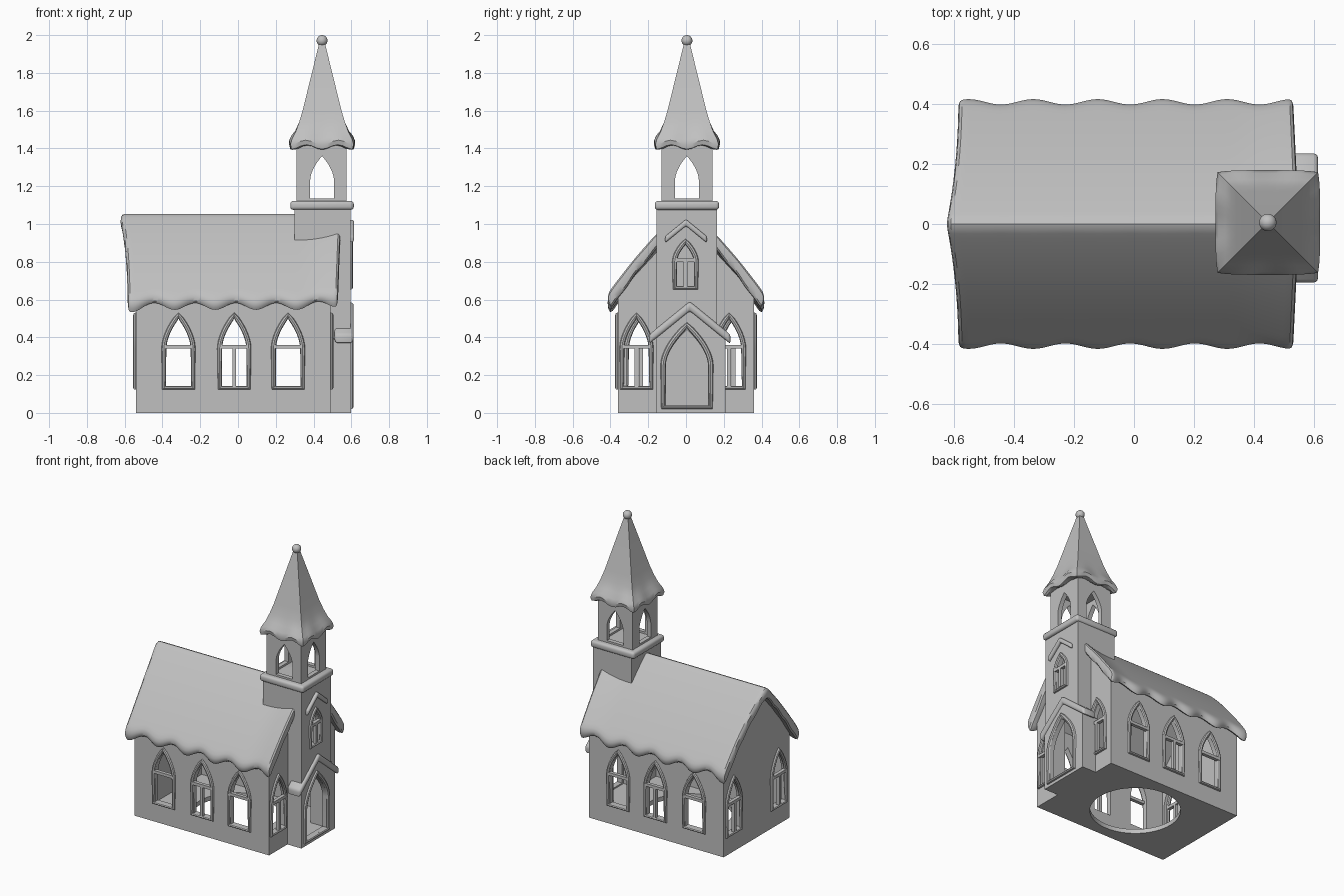
import bpy, bmesh, math
from mathutils import Vector

if "Cube" in bpy.data.objects:
    bpy.data.objects.remove(bpy.data.objects["Cube"])

stone = bpy.data.materials.new("plain grey")
stone.use_nodes = True
GREY = (0.53, 0.53, 0.53, 1)
stone.diffuse_color = GREY
stone.node_tree.nodes["Principled BSDF"].inputs["Base Color"].default_value = GREY
parts = []


def add(name, bm):
    bmesh.ops.recalc_face_normals(bm, faces=bm.faces)
    me = bpy.data.meshes.new(name)
    bm.to_mesh(me)
    bm.free()
    me.materials.append(stone)
    ob = bpy.data.objects.new(name, me)
    bpy.context.collection.objects.link(ob)
    parts.append(ob)
    return ob


def bake(ob):
    dg = bpy.context.evaluated_depsgraph_get()
    me = bpy.data.meshes.new_from_object(ob.evaluated_get(dg))
    ob.modifiers.clear()
    ob.data = me
    return ob


def drop(*obs):
    for ob in obs:
        parts.remove(ob)
        bpy.data.objects.remove(ob)


def combine(ob, other, op="DIFFERENCE"):
    m = ob.modifiers.new("cut", "BOOLEAN")
    m.operation, m.object, m.solver = op, other, "EXACT"
    bake(ob)


def bevel(ob, width):
    m = ob.modifiers.new("bevel", "BEVEL")
    m.width, m.segments = width, 3
    return bake(ob)


def place(axis, u, z, d):
    return Vector((d, u, z)) if axis == "x" else Vector((u, d, z))


def prism(name, pts, axis, d0, d1):
    bm = bmesh.new()
    ends = [[bm.verts.new(place(axis, u, z, d)) for u, z in pts] for d in (d0, d1)]
    for ring in ends:
        bm.faces.new(ring)
    for i in range(len(pts)):
        j = (i + 1) % len(pts)
        bm.faces.new((ends[0][i], ends[0][j], ends[1][j], ends[1][i]))
    return add(name, bm)


def box(name, x, y, z):
    return prism(name, [(y[0], z[0]), (y[1], z[0]), (y[1], z[1]), (y[0], z[1])], "x", *x)


def house(c, half, eave, apex, base=0):
    return [(c - half, base), (c + half, base), (c + half, eave), (c, apex), (c - half, eave)]


def arch(c, half, z0, spring, top, n=9):
    side = [(half * (1 - (i / n) ** 1.8), spring + (top - spring) * i / n) for i in range(n + 1)]
    return ([(c - half, z0), (c + half, z0)] + [(c + u, z) for u, z in side]
            + [(c - u, z) for u, z in reversed(side[:-1])])


def frame(name, pts, axis, d, r=0.013):
    # rounded moulding that follows an opening
    cu = bpy.data.curves.new(name, "CURVE")
    cu.dimensions, cu.bevel_depth, cu.bevel_resolution = "3D", r, 2
    sp = cu.splines.new("POLY")
    sp.points.add(len(pts) - 1)
    for p, (u, z) in zip(sp.points, pts):
        p.co = (*place(axis, u, z, d), 1)
    sp.use_cyclic_u = True
    tmp = bpy.data.objects.new("tmp", cu)
    bpy.context.collection.objects.link(tmp)
    dg = bpy.context.evaluated_depsgraph_get()
    me = bpy.data.meshes.new_from_object(tmp.evaluated_get(dg))
    bpy.data.objects.remove(tmp)
    me.materials.clear()
    me.materials.append(stone)
    ob = bpy.data.objects.new(name, me)
    bpy.context.collection.objects.link(ob)
    parts.append(ob)


def window(name, c, axis, d, size, mullion, bar):
    half, z0, spring, top = size
    frame(name + "_frame", arch(c, half + .012, z0 - .008, spring, top + .018), axis, d)
    def rect(n, u0, u1, a, b):
        prism(n, [(u0, a), (u1, a), (u1, b), (u0, b)], axis, d - .012, d + .012)
    rect(name + "_crossbar", c - half - .01, c + half + .01, bar - .01, bar + .01)
    if mullion:
        rect(name + "_mullion", c - .01, c + .01, z0, bar)


def chevron(name, c, half, low, apex, thick, x0, x1):
    pts = [(c - half, low), (c, apex), (c + half, low),
           (c + half, low - thick), (c, apex - thick), (c - half, low - thick)]
    bevel(prism(name, pts, "x", x0, x1), thick * .3)


# Nave, hollow tower and porch
nave = prism("nave_walls", house(0, .36, .63, 1.02), "x", -.54, .49)
tower = box("tower", (.30, .595), (-.155, .165), (0, 1.09))
porch = prism("porch", house(.025, .185, .39, .55), "x", .44, .597)
combine(tower, porch, "UNION")
nave_inner = prism("nave_void", house(0, .33, .60, .97, .03), "x", -.51, .46)
tower_inner = box("tower_void", (.33, .565), (-.125, .135), (.03, 1.06))
for ob in (nave, tower):
    combine(ob, nave_inner)
    combine(ob, tower_inner)

# Round opening under the floor
hole = [(-.01 + .285 * math.cos(a * math.tau / 48), .285 * math.sin(a * math.tau / 48)) for a in range(48)]
bm = bmesh.new()
ring = bm.faces.new([bm.verts.new((x, y, -.1)) for x, y in hole])
up = bmesh.ops.extrude_face_region(bm, geom=[ring])["geom"]
bmesh.ops.translate(bm, verts=[v for v in up if isinstance(v, bmesh.types.BMVert)], vec=(0, 0, .2))
cutter = add("floor_cutter", bm)
combine(nave, cutter)
drop(cutter, porch, nave_inner, tower_inner)

# Pointed windows of the nave
SIZE = (.065, .14, .34, .5)
for i, x in enumerate((-.315, -.02, .265)):
    cutter = prism("cutter", arch(x, *SIZE), "y", -.6, .6)
    combine(nave, cutter)
    drop(cutter)
    for side, y in (("right", -.362), ("left", .362)):
        window(f"{side}_window_{i + 1}", x, "y", y, SIZE, i == 1, .35)
for i, y in enumerate((-.25, .24)):
    cutter = prism("cutter", arch(y, *SIZE), "x", -.7, .7)
    combine(nave, cutter)
    drop(cutter)
    window(f"rear_window_{i + 1}", y + .012, "x", -.542, SIZE, True, .35)
    window(f"gable_window_{i + 1}", y - .012, "x", .492, SIZE, True, .35)

# Doorway and tower window
DOOR, LIGHT = (.112, .04, .25, .44), (.045, .67, .80, .89)
for c, size in ((.005, DOOR), (-.003, LIGHT)):
    cutter = prism("cutter", arch(c, *size), "x", .5, .7)
    combine(tower, cutter)
    drop(cutter)
frame("door_frame", arch(.005, .126, .03, .25, .465), "x", .597, .014)
window("tower_window", -.003, "x", .595, LIGHT, True, .81)
chevron("porch_roof", .02, .215, .415, .59, .05, .51, .612)
chevron("tower_chevron", 0, .11, .935, 1.025, .035, .585, .615)

# Ledge and open belfry
bevel(box("tower_ledge", (.277, .613), (-.165, .175), (1.075, 1.122)), .016)
belfry = box("belfry", (.31, .575), (-.13, .14), (1.1, 1.42))
cutters = [box("cutter", (.34, .545), (-.1, .11), (1.122, 1.39)),
           prism("cutter", arch(.445, .063, 1.135, 1.23, 1.36), "y", -.4, .4),
           prism("cutter", arch(.005, .063, 1.135, 1.23, 1.36), "x", .1, .8)]
for cutter in cutters:
    combine(belfry, cutter)
drop(*cutters)

# Thick nave roof with wavy eaves and softened ends
NX, NS = 44, 26
bm = bmesh.new()
rows = []
for i in range(NX + 1):
    u = i / NX
    end = max(0, 1 - min(u, 1 - u) * 14)
    outer, inner = [], []
    for k in range(NS + 1):
        s = 2 * k / NS - 1
        a = abs(s)
        x = (-.585 - .04 * (1 - a) ** 2) * (1 - u) + (.53 + .02 * (1 - a)) * u
        wave = math.cos(math.tau * (x + .55) / .215)
        y = s * (.415 + .010 * wave)
        z = 1.062 - .85 * abs(y) - .62 * y * y + .035 * max(0, (x - .33) / .2) ** 2
        t = .055 + .008 * wave * a ** 4 + end * (.022 + .010 * math.cos(a * 24))
        outer.append(bm.verts.new((x, y, z)))
        inner.append(bm.verts.new((x, y * .95, z - t)))
    rows.append(outer + inner[::-1])
n = len(rows[0])
for r0, r1 in zip(rows, rows[1:]):
    for k in range(n):
        bm.faces.new((r0[k], r0[(k + 1) % n], r1[(k + 1) % n], r1[k]))
for r in (rows[0], rows[-1]):
    for k in range(NS):
        bm.faces.new((r[k], r[k + 1], r[n - 2 - k], r[n - 1 - k]))
roof = add("nave_roof", bm)
roof.modifiers.new("soften", "SUBSURF").levels = 1
bake(roof)
cutter = box("cutter", (.315, .58), (-.14, .15), (.3, 1.3))
combine(roof, cutter)
drop(cutter)

# Four-sided spire with drooping scalloped eaves
bm = bmesh.new()
M = 12
rings = []
for z, h, amp in ((1.42, .12, 0), (1.405, .155, 1), (1.408, .168, 1), (1.432, .174, 1), (1.458, .164, .7),
                  (1.49, .142, .3), (1.54, .121, 0), (1.6, .103, 0), (1.95, .017, 0)):
    ring = []
    for q in range(4):
        for k in range(M):
            t = 2 * k / M - 1
            p = Vector((h * (1 - .04 * amp * t ** 4), h * t * (1 - .04 * amp * t ** 4)))
            c, s = round(math.cos(q * math.pi / 2)), round(math.sin(q * math.pi / 2))
            dz = -.012 * amp * math.cos(math.tau * t)
            ring.append(bm.verts.new((.445 + c * p.x - s * p.y, .005 + s * p.x + c * p.y, z + dz)))
    rings.append(ring)
for r0, r1 in zip(rings, rings[1:]):
    for k in range(4 * M):
        j = (k + 1) % (4 * M)
        bm.faces.new((r0[k], r0[j], r1[j], r1[k]))
bm.faces.new(rings[0])
bm.faces.new(rings[-1])
add("spire", bm)
bm = bmesh.new()
bmesh.ops.create_uvsphere(bm, u_segments=20, v_segments=12, radius=.029)
bmesh.ops.translate(bm, verts=bm.verts, vec=(.445, .005, 1.971))
add("spire_ball", bm)

# Smooth shading with crisp corners
bpy.ops.object.select_all(action="DESELECT")
for ob in parts:
    ob.select_set(True)
bpy.context.view_layer.objects.active = nave
bpy.ops.object.shade_smooth_by_angle(angle=math.radians(35))
